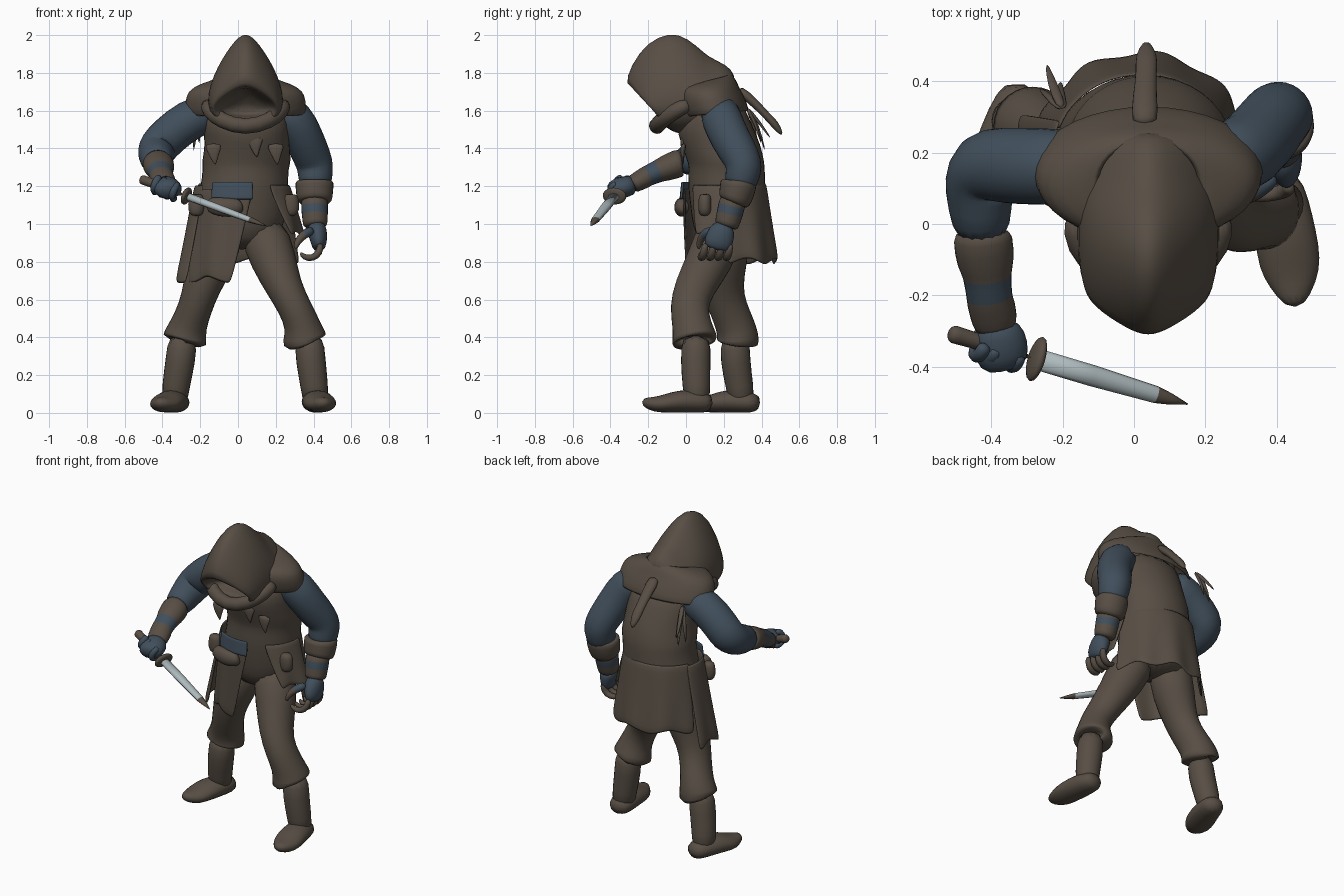
import bpy, bmesh, math
from mathutils import Vector as V


def material(name, rgb):
    m = bpy.data.materials.new(name)
    m.diffuse_color = (*rgb, 1)
    return m


MATS = {'n': material("brown_cloth", (0.097, 0.077, 0.059)),
        'b': material("blue_cloth", (0.052, 0.077, 0.105)),
        's': material("steel", (0.42, 0.49, 0.51))}


def build(name, rings, cols, closed=True, caps=True, sub=1, solid=0, smooth=True):
    """Skin a list of rings; cols gives one colour letter per band."""
    bm = bmesh.new()
    keys = sorted(set(cols))
    rows = [[bm.verts.new(p) for p in r] for r in rings]
    n = len(rows[0])
    for i in range(len(rows) - 1):
        c = keys.index(cols[min(i, len(cols) - 1)])
        for j in range(n if closed else n - 1):
            k = (j + 1) % n
            f = bm.faces.new((rows[i][j], rows[i][k], rows[i + 1][k], rows[i + 1][j]))
            f.material_index = c
    if closed and caps:
        bm.faces.new(rows[0]).material_index = keys.index(cols[0])
        bm.faces.new(rows[-1]).material_index = keys.index(cols[-1])
    bmesh.ops.recalc_face_normals(bm, faces=bm.faces)
    for f in bm.faces:
        f.smooth = smooth
    me = bpy.data.meshes.new(name)
    bm.to_mesh(me)
    bm.free()
    for k in keys:
        me.materials.append(MATS[k])
    ob = bpy.data.objects.new(name, me)
    bpy.context.collection.objects.link(ob)
    if solid:
        ob.modifiers.new("thickness", 'SOLIDIFY').thickness = solid
    if sub:
        s = ob.modifiers.new("smooth", 'SUBSURF')
        s.levels = s.render_levels = sub
    return ob


def tube(name, pts, cols='n', n=10, **kw):
    """Limb through points (x, y, z, side radius[, other radius])."""
    P = [V(p[:3]) for p in pts]
    d = P[-1] - P[0]
    ref = V((0, 1, 0)) if abs(d.z) > 0.6 * d.length else V((0, 0, 1))
    rings = []
    for i, p in enumerate(pts):
        t = (P[min(i + 1, len(P) - 1)] - P[max(i - 1, 0)]).normalized()
        u = t.cross(ref).normalized()
        w = u.cross(t)
        ra, rb = p[3], p[-1]
        rings.append([P[i] + u * ra * math.cos(a) + w * rb * math.sin(a)
                      for a in (2 * math.pi * j / n for j in range(n))])
    return build(name, rings, cols, **kw)


def loft(name, data, egg=0, n=18, **kw):
    """Rings between two (y, z) points, with centre x and half width."""
    rings = []
    for y0, z0, y1, z1, cx, rx in data:
        ring = []
        for j in range(n):
            a = 2 * math.pi * j / n
            c = math.cos(a)
            ring.append((cx + rx * math.sin(a) * (1 - egg * c),
                         (y0 + y1) / 2 + (y0 - y1) / 2 * c,
                         (z0 + z1) / 2 + (z0 - z1) / 2 * c))
        rings.append(ring)
    return build(name, rings, 'n', **kw)


def panel(name, top, bot, zt, zb, rt, rb, col='n', wave=0.035, n=14):
    """Hanging cloth around the hips; angles in degrees, 0 = back, 180 = front."""
    rings = []
    for i in range(6):
        f = i / 5
        ring = []
        for j in range(n + 1):
            a = math.radians((top[0] + (top[1] - top[0]) * j / n) * (1 - f)
                             + (bot[0] + (bot[1] - bot[0]) * j / n) * f)
            k = 1 + wave * f * math.sin(9 * a)
            rx, ry = (rt[q] + (rb[q] - rt[q]) * f for q in (0, 1))
            ring.append((0.02 + rx * k * math.sin(a), 0.21 + ry * k * math.cos(a),
                         zt + (zb - zt) * f + wave * f * 0.5 * math.sin(7 * a)))
        rings.append(ring)
    return build(name, rings, col, closed=False, solid=0.012)


# Hood: dark cavity, rim, crown and back
loft("hood", [(-.10, 1.70, -.02, 1.58, .04, .08), (-.20, 1.72, -.07, 1.57, .04, .12),
              (-.305, 1.72, -.12, 1.56, .04, .15), (-.325, 1.77, -.13, 1.53, .04, .165),
              (-.25, 1.92, -.08, 1.49, .04, .18), (-.15, 2.0, -.03, 1.47, .04, .187),
              (-.04, 2.02, .02, 1.48, .04, .187), (.06, 1.945, .10, 1.48, .04, .187),
              (.12, 1.885, .15, 1.48, .04, .185), (.21, 1.85, .20, 1.50, .04, .18),
              (.27, 1.79, .25, 1.58, .04, .14)], egg=.47)
tube("scarf", [(-.165, .03, 1.64, .04), (-.155, -.06, 1.60, .045), (-.09, -.135, 1.545, .045),
               (.04, -.165, 1.505, .045), (.17, -.135, 1.545, .045), (.235, -.06, 1.60, .045),
               (.245, .03, 1.64, .04)])
tube("hood_tail", [(.03, .27, 1.72, .045, .03), (.03, .36, 1.645, .035, .025),
                   (.035, .43, 1.57, .03, .02), (.035, .47, 1.53, .035, .025),
                   (.035, .51, 1.47, .01)])

# Shoulder mantle and torso
loft("mantle", [(-.02, 1.73, .24, 1.80, .04, .14), (-.05, 1.72, .27, 1.76, .04, .25),
                (-.055, 1.69, .285, 1.72, .04, .31), (-.05, 1.63, .31, 1.68, .04, .325),
                (-.02, 1.56, .34, 1.60, .04, .33)], caps=False, solid=.015)
loft("torso", [(.02, 1.66, .29, 1.68, .04, .22), (-.06, 1.51, .35, 1.53, .04, .235),
               (-.03, 1.43, .40, 1.42, .05, .225), (0, 1.34, .42, 1.32, .045, .242),
               (.015, 1.30, .42, 1.29, .04, .23), (.005, 1.20, .425, 1.20, .035, .235),
               (.02, 1.10, .42, 1.10, .02, .25), (.03, .99, .40, 1.0, .02, .23),
               (.08, .86, .36, .86, .02, .15)])

# Ragged hem points on the jerkin front
for i, (x, z) in enumerate([(.09, 1.47), (.20, 1.43), (-.13, 1.43)]):
    tube("hem_point_%d" % i, [(x, -.01, z, .06, .02), (x, -.02, z - .05, .035, .012),
                              (x + .01, -.015, z - .12, .004)], n=8)

# Coat skirts, flaps and waist cloth
panel("back_skirt", (-75, 95), (-72, 88), 1.22, .80, (.245, .215), (.30, .275), n=24)
panel("left_skirt", (80, 145), (85, 128), 1.21, .94, (.255, .22), (.33, .25))
panel("right_strip", (-125, -68), (-122, -68), 1.21, .70, (.25, .22), (.355, .26))
panel("front_flap", (-105, -194), (-112, -168), 1.19, .70, (.255, .225), (.30, .22))
panel("waist_cloth", (-143, -193), (-143, -193), 1.225, 1.13, (.265, .235), (.275, .245), 'b', 0)
tube("front_pouch", [(-.16, .0, 1.10, .03, .03), (-.14, -.01, 1.10, .04, .05), (-.07, -.03, 1.085, .04, .055),
                     (.0, -.02, 1.09, .04, .05), (.02, -.01, 1.10, .03, .03)])
for nm, x, y, z, r in [("left_pouch", .28, .10, 1.1, .045), ("right_pouch", -.22, .08, 1.1, .045)]:
    tube(nm, [(x, y, z + .06, r * .6), (x, y, z + .04, r, r * .8),
              (x, y, z - .03, r * 1.1, r * .85), (x, y, z - .06, r * .6)], n=10)

# Breeches
tube("left_breeches", [(.12, .20, 1.0, .14), (.19, .125, .8, .125), (.245, .04, .66, .097, .11),
                       (.30, .015, .56, .09, .105), (.34, .03, .47, .095, .105),
                       (.352, .045, .405, .118, .12), (.355, .045, .365, .13), (.36, .05, .385, .08)], n=14)
tube("right_breeches", [(-.08, .22, 1.0, .14), (-.145, .195, .8, .13), (-.195, .195, .66, .1, .11),
                        (-.225, .22, .56, .092, .105), (-.26, .26, .47, .098, .105),
                        (-.28, .275, .405, .118, .115), (-.285, .275, .365, .13, .12),
                        (-.285, .27, .385, .08)], n=14)

# Boots: shaft and curled foot
for nm, shaft, foot in [
    ("left", [(.375, .055, .42), (.385, .05, .27), (.405, .055, .14), (.412, .06, .04)],
     [(.405, .145, .05), (.412, .06, .06), (.425, -.03, .062), (.437, -.11, .05), (.446, -.17, .043),
      (.452, -.235, .06)]),
    ("right", [(-.29, .26, .42), (-.305, .26, .27), (-.33, .285, .14), (-.335, .295, .04)],
     [(-.305, .395, .05), (-.335, .30, .06), (-.36, .21, .062), (-.385, .14, .05), (-.40, .09, .043),
      (-.42, .03, .06)])]:
    tube(nm + "_boot_shaft", [(*p, r) for p, r in zip(shaft, (.083, .082, .076, .07))], n=12)
    tube(nm + "_boot_foot", [(*p, *r) for p, r in zip(
        foot, ((.06, .05), (.082, .062), (.09, .063), (.092, .05), (.07, .042), (.025, .022)))], n=12)

# Sword arm: sleeve, bracer bands and fist
tube("right_sleeve", [(-.13, .165, 1.60, .105), (-.26, .16, 1.555, .112), (-.37, .165, 1.465, .11),
                      (-.42, .165, 1.41, .11), (-.435, .12, 1.375, .105), (-.432, .05, 1.35, .093),
                      (-.425, -.05, 1.32, .078)], 'b', n=14)
tube("right_bracer", [(-.425, -.02, 1.325, .07), (-.425, -.03, 1.325, .09, .08),
                      (-.415, -.12, 1.29, .083, .070), (-.412, -.135, 1.285, .07, .062),
                      (-.405, -.215, 1.25, .066, .056), (-.40, -.225, 1.24, .07, .058),
                      (-.39, -.275, 1.215, .066, .05), (-.385, -.29, 1.20, .062, .05)],
     'nnnbnnn', n=12)
tube("right_fist", [(-.385, -.27, 1.21, .05), (-.38, -.31, 1.20, .08, .058),
                    (-.37, -.37, 1.185, .08, .06), (-.36, -.41, 1.17, .06, .04)], 'b', n=12)

# Dagger: grip, guard, blade and dark point
A, B = V((-.52, -.305, 1.24)), V((.15, -.505, .99))
D = (B - A).normalized()


def along(*st):
    return [(*(A + (B - A) * s), ra, rb) for s, ra, rb in st]


tube("dagger_grip", along((0, .015, .015), (.02, .03, .03), (.05, .024, .024), (.36, .024, .024)), n=10)
tube("dagger_guard", along((.345, .03, .03), (.355, .07, .05), (.38, .072, .052), (.39, .035, .03)), n=10)
tube("dagger_blade", along((.38, .03, .02), (.6, .03, .02), (.87, .024, .016), (.93, .016, .011),
                           (1, .002, .002)), 'ssnn', n=8, sub=0)
U = D.cross(V((0, 0, 1))).normalized()
W = U.cross(D)
for i in range(4):
    c = A + D * (.10 + .036 * i)
    tube("right_finger_%d" % i, [(*(c + .045 * (U * math.cos(a) + W * math.sin(a))), .022)
                                 for a in (-2.4, -1.6, -.8, 0, .8, 1.6)], 'b', n=8)

# Free arm: sleeve, cuff, banded forearm and hand
tube("left_sleeve", [(.20, .17, 1.63, .10), (.30, .185, 1.56, .112), (.35, .235, 1.45, .108),
                     (.395, .295, 1.35, .103), (.41, .31, 1.30, .10), (.41, .295, 1.24, .092),
                     (.405, .28, 1.18, .08)], 'b', n=14)
tube("left_cuff", [(.405, .28, 1.235, .085), (.405, .28, 1.225, .108, .102), (.405, .27, 1.17, .10, .096),
                   (.405, .255, 1.12, .098, .09), (.405, .25, 1.11, .07)], n=14)
tube("left_forearm", [(.405, .255, 1.15, .075), (.405, .24, 1.09, .074), (.407, .23, 1.05, .072),
                      (.408, .22, 1.01, .068), (.41, .21, .98, .066)], 'nbnn', n=12)
tube("left_palm", [(.41, .215, 1.0, .05), (.42, .19, .96, .055, .075), (.43, .17, .90, .045, .08),
                   (.425, .16, .86, .03, .065)], 'b', n=12)
for i in range(4):
    y = .095 + .044 * i
    tube("left_finger_%d" % i, [(.435, y + .01, .90, .024), (.435, y, .85, .024), (.395, y - .01, .815, .022),
                                (.345, y - .02, .825, .018), (.33, y - .02, .85, .008)], n=8)
tube("left_thumb", [(.40, .14, .97, .03), (.345, .09, .945, .026), (.31, .07, .90, .02),
                    (.305, .065, .865, .008)], 'bn', n=8)

# Tassels hanging behind the shoulder
for i, (dx, dy, z) in enumerate([(-.03, .0, 1.40), (0, .04, 1.38), (.03, .02, 1.42), (-.01, .07, 1.45)]):
    tube("tassel_%d" % i, [(-.2, .32, 1.62, .02, .012), (-.225 + dx / 2, .36 + dy / 2, 1.53, .018, .01),
                           (-.235 + dx, .38 + dy, z, .004)], 'bn' if i == 1 else 'n', n=6)
